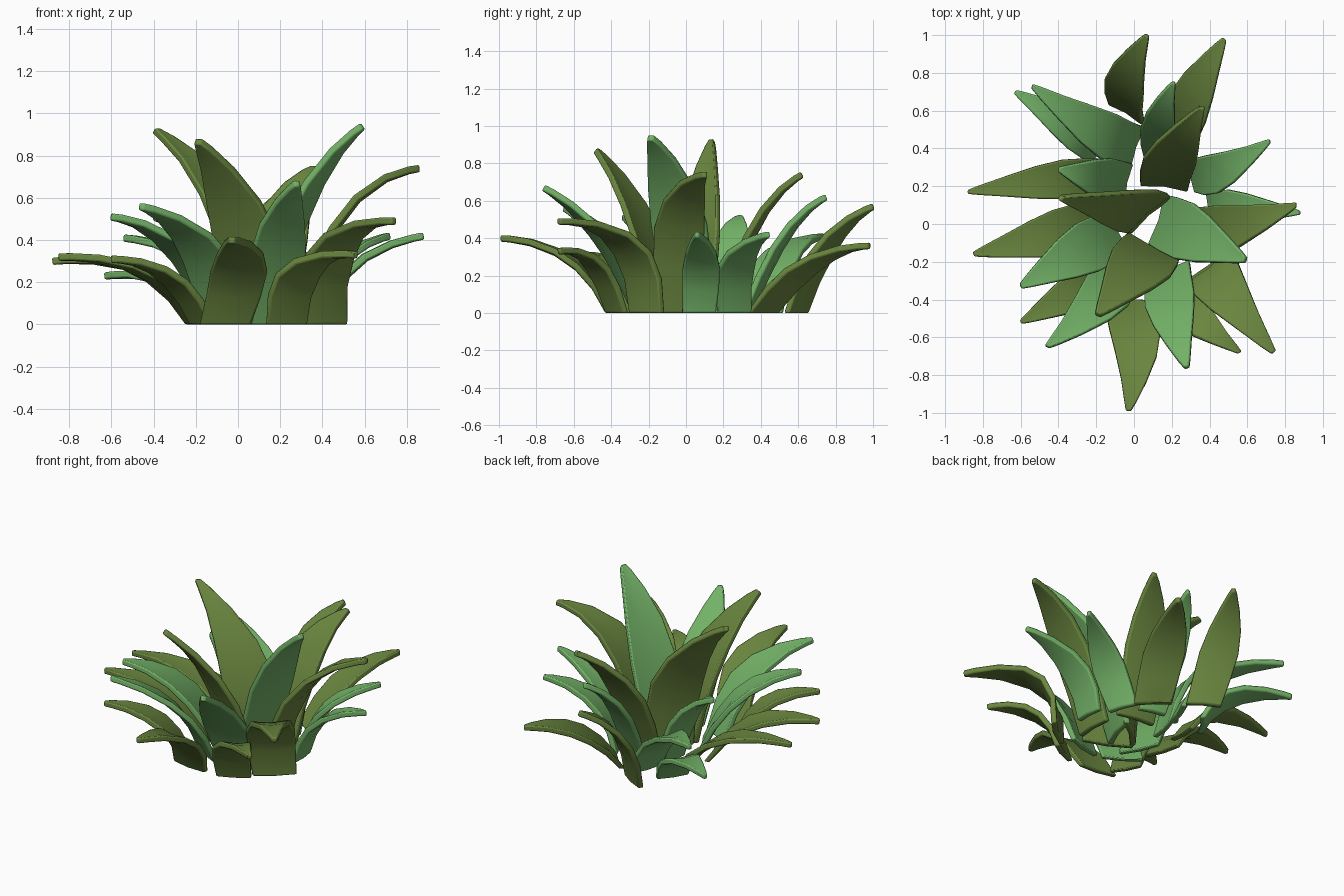
import bpy
import bmesh
from math import cos, radians, sin
from mathutils import Vector

cube = bpy.data.objects.get("Cube")
if cube:
    bpy.data.objects.remove(cube, do_unlink=True)


def make_material(name, colour):
    mat = bpy.data.materials.new(name)
    mat.use_nodes = True
    mat.diffuse_color = (*colour, 1)
    mat.node_tree.nodes["Principled BSDF"].inputs["Base Color"].default_value = (*colour, 1)
    return mat


olive = make_material("olive_green", (.145, .24, .05))
fresh = make_material("fresh_green", (.17, .44, .135))

THICKNESS = .034
CUP = .05
# Position along the leaf paired with its share of the full width
OUTLINE = ((0, .9), (.2, .97), (.4, 1), (.6, .82), (.8, .5), (.94, .24), (1, .1))


def make_leaf(name, mat, base, knee, tip, width, facing):
    """Sweep a thin, slightly cupped blade from the ground through its knee to its tip."""
    base, knee, tip = Vector((*base, 0)), Vector(knee), Vector(tip)
    # Bezier handle that makes the curve pass through the knee at t = .6
    handle = (knee - base * .16 - tip * .36) / .48
    outward = Vector((cos(radians(facing)), sin(radians(facing)), 0))
    side = Vector((-outward.y, outward.x, 0))

    bm = bmesh.new()
    rings = []
    for t, share in OUTLINE:
        centre = base * (1 - t) ** 2 + handle * 2 * t * (1 - t) + tip * t * t
        tangent = (handle - base) * (1 - t) + (tip - handle) * t
        # The foot is cut level with the ground
        back = side.cross(tangent).normalized() if t else outward
        half = side * (width * share / 2)
        dip = back * (CUP * width * share)
        thick = back * (THICKNESS / 2)
        points = (centre - half - thick, centre + dip - thick, centre + half - thick,
                  centre + half + thick, centre + dip + thick, centre - half + thick)
        rings.append([bm.verts.new(p) for p in points])
    for low, high in zip(rings, rings[1:]):
        for i in range(len(low)):
            j = (i + 1) % len(low)
            bm.faces.new((low[i], low[j], high[j], high[i]))
    bm.faces.new(rings[0])
    bm.faces.new(rings[-1])
    bmesh.ops.recalc_face_normals(bm, faces=bm.faces)

    mesh = bpy.data.meshes.new(name)
    bm.to_mesh(mesh)
    bm.free()
    mesh.materials.append(mat)
    leaf = bpy.data.objects.new(name, mesh)
    bpy.context.collection.objects.link(leaf)

    # Rounded rim
    bevel = leaf.modifiers.new("rim", "BEVEL")
    bevel.width = .008
    bevel.segments = 2
    bevel.limit_method = "ANGLE"
    bevel.angle_limit = .9

    bpy.ops.object.select_all(action="DESELECT")
    leaf.select_set(True)
    bpy.context.view_layer.objects.active = leaf
    bpy.ops.object.shade_smooth_by_angle(angle=.6)


# Each leaf: foot on the ground, knee, tip, full width, facing in degrees
olive_leaves = (
    ((-.04, .59), (-.03, .8, .42), (.07, 1, .57), .23, 59),
    ((.2, .41), (.34, .73, .3), (.48, .98, .36), .25, 48),
    ((.16, .2), (.23, .42, .55), (.36, .62, .74), .28, 83),
    ((.28, -.03), (.56, -.01, .6), (.86, .1, .74), .27, 0),
    ((.41, -.21), (.5, -.38, .42), (.74, -.68, .49), .29, -50),
    ((.23, -.37), (.35, -.53, .3), (.56, -.68, .33), .23, -62),
    ((-.06, -.4), (.01, -.69, .33), (-.03, -.99, .4), .27, -97),
    ((.1, -.12), (-.02, -.28, .58), (-.19, -.48, .87), .34, -115),
    ((-.17, -.28), (-.38, -.4, .26), (-.6, -.52, .31), .21, -150),
    ((-.2, .02), (-.52, -.08, .28), (-.85, -.16, .32), .25, -162),
    ((-.16, .25), (-.52, .22, .28), (-.88, .17, .3), .21, 180),
    ((.08, .05), (-.08, .09, .62), (-.39, .14, .92), .31, 131),
)
green_leaves = (
    ((.14, .33), (.14, .57, .47), (.21, .75, .62), .19, 76),
    ((.3, .26), (.5, .3, .32), (.72, .44, .42), .21, 20),
    ((.4, .07), (.6, .08, .32), (.88, .06, .42), .2, 3),
    ((.13, .02), (.36, -.08, .67), (.59, -.19, .94), .31, -18),
    ((.18, -.24), (.21, -.51, .47), (.28, -.76, .67), .27, -73),
    ((-.08, -.2), (-.22, -.45, .42), (-.46, -.65, .56), .27, -122),
    ((-.08, -.05), (-.35, -.18, .41), (-.6, -.33, .51), .28, -154),
    ((-.04, .22), (-.22, .25, .4), (-.4, .29, .51), .23, 168),
    ((.01, .41), (-.25, .53, .33), (-.54, .73, .41), .25, 160),
    ((-.18, .4), (-.38, .55, .22), (-.63, .7, .23), .22, 145),
)

for label, mat, leaves in (("olive_leaf", olive, olive_leaves), ("green_leaf", fresh, green_leaves)):
    for number, leaf in enumerate(leaves, 1):
        make_leaf(f"{label}_{number}", mat, *leaf)
